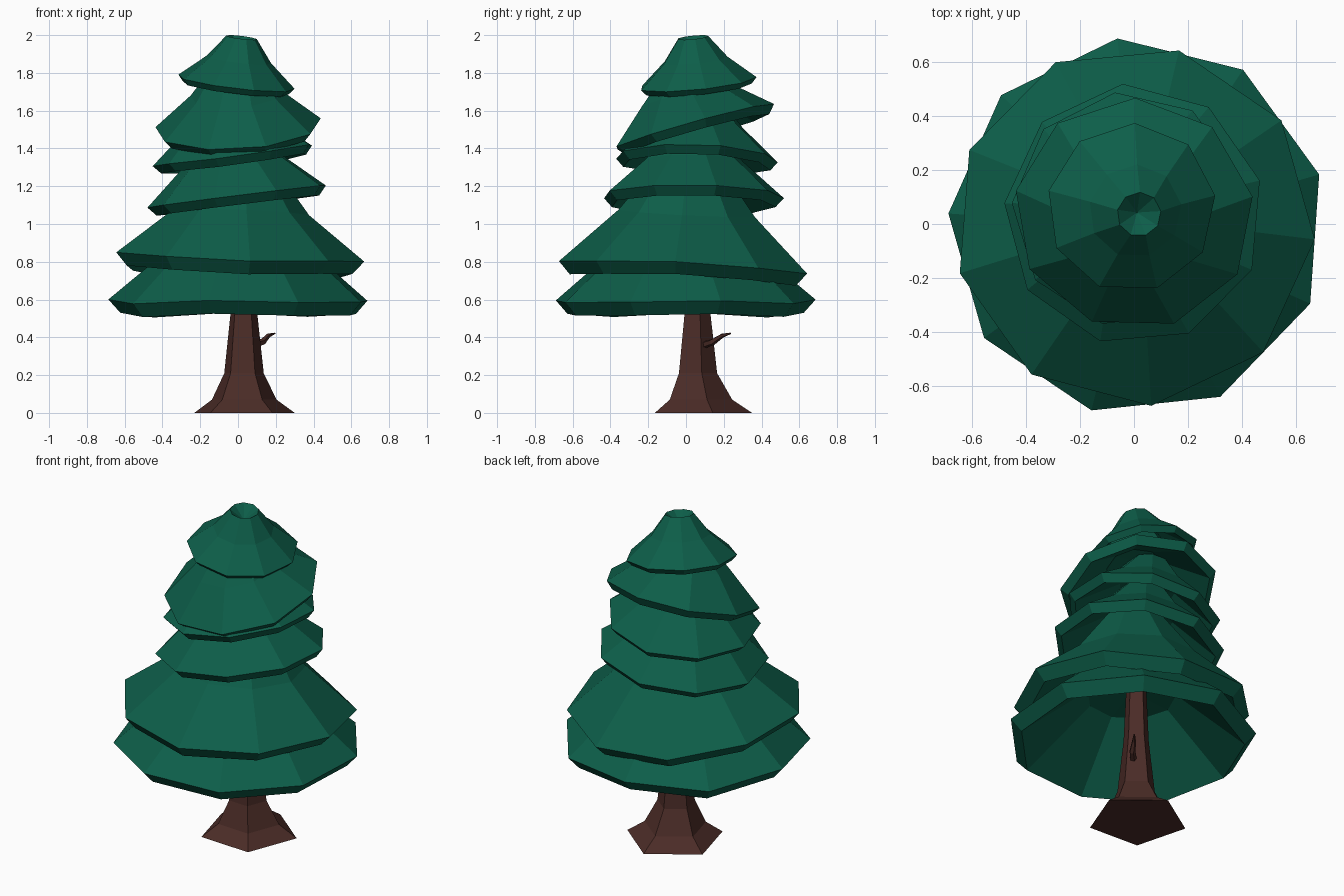
import bpy, math
from mathutils import Vector

if "Cube" in bpy.data.objects:
    bpy.data.objects.remove(bpy.data.objects["Cube"])

def material(name, rgb):
    m = bpy.data.materials.new(name)
    m.diffuse_color = (*rgb, 1)
    m.use_nodes = True
    m.node_tree.nodes["Principled BSDF"].inputs["Base Color"].default_value = m.diffuse_color
    return m

GREEN = material("needles", (0.004, 0.112, 0.067))
BROWN = material("bark", (0.07, 0.025, 0.02))

def loft(name, rings, mat):
    """Join rings of equal point count; cap both ends."""
    n = len(rings[0])
    verts = [p for r in rings for p in r]
    faces = [(k * n + i, k * n + (i + 1) % n, (k + 1) * n + (i + 1) % n, (k + 1) * n + i)
             for k in range(len(rings) - 1) for i in range(n)]
    for base, flip in ((0, True), ((len(rings) - 1) * n, False)):
        cap = [base + i for i in range(n)]
        faces.append(cap[::-1] if flip else cap)
    me = bpy.data.meshes.new(name)
    me.from_pydata(verts, [], faces)
    me.materials.append(mat)
    ob = bpy.data.objects.new(name, me)
    bpy.context.collection.objects.link(ob)
    return ob

def ring(center, r, n, start, rot=None, z=0, wave=0, waves=2):
    """Regular ring of n points, optionally tilted and waved up and down."""
    pts = []
    for i in range(n):
        a = math.radians(start) + math.tau * i / n
        p = Vector((r * math.cos(a), r * math.sin(a), z + wave * math.cos(waves * a)))
        if rot:
            p.rotate(rot)
        pts.append(Vector(center) + p)
    return pts

# Foliage tier profile for radius 1: hollow underside, thick rim, outer slope, dimpled tip
PROFILE = [(0.02, 0.40), (0.36, 0.36), (0.91, -0.10),
           (1.0, 0.0), (0.55, 0.39), (0.26, 0.77), (0.005, 0.57)]

# Tiers: rim centre, radius, start angle, slope in x, slope in y, rim wave height, wave count
TIERS = [
    ((0.012, -0.01, 0.588), 0.70, 16, 0.00, 0.00, 0.013, 4),
    ((0.00, -0.005, 0.797), 0.67, 35.5, -0.035, -0.05, 0.025, 2),
    ((0.00, 0.035, 1.147), 0.485, 15, 0.125, -0.01, 0, 2),
    ((-0.02, 0.055, 1.355), 0.435, 17, 0.135, -0.03, 0.01, 2),
    ((0.00, 0.038, 1.515), 0.445, 9, 0.06, 0.28, 0, 2),
    ((-0.01, 0.06, 1.748), 0.315, 8, -0.12, 0.10, 0, 2),
]
for k, (c, R, start, sx, sy, wave, waves) in enumerate(TIERS):
    rot = Vector((0, 0, 1)).rotation_difference(Vector((-sx, -sy, 1)).normalized())
    # on the steepest tier the hidden tip stays level, under the tier above
    loft(f"foliage_tier_{k + 1}",
         [ring(c, r * R, 9, start, rot if r > 0.3 or sy < 0.2 else None, z * R,
               wave if r > 0.9 else 0, waves) for r, z in PROFILE], GREEN)

# Five-sided trunk with flared foot
TRUNK = [(0.03, 0.07, 0.0, 0.28), (0.03, 0.065, 0.07, 0.18), (0.03, 0.055, 0.21, 0.11),
         (0.03, 0.055, 0.53, 0.074), (0.025, 0.05, 0.85, 0.06)]
loft("trunk", [ring((x, y, z), r, 5, -57) for x, y, z, r in TRUNK], BROWN)

# Small bent twig on the trunk
TWIG = [(0.07, 0.08, 0.355, 0.02), (0.13, 0.14, 0.375, 0.018),
        (0.16, 0.19, 0.408, 0.012), (0.195, 0.235, 0.421, 0.004)]
aim = Vector((0, 0, 1)).rotation_difference(Vector((0.6, 0.7, 0.35)).normalized())
loft("twig", [ring((x, y, z), r, 5, 0, aim) for x, y, z, r in TWIG], BROWN)
